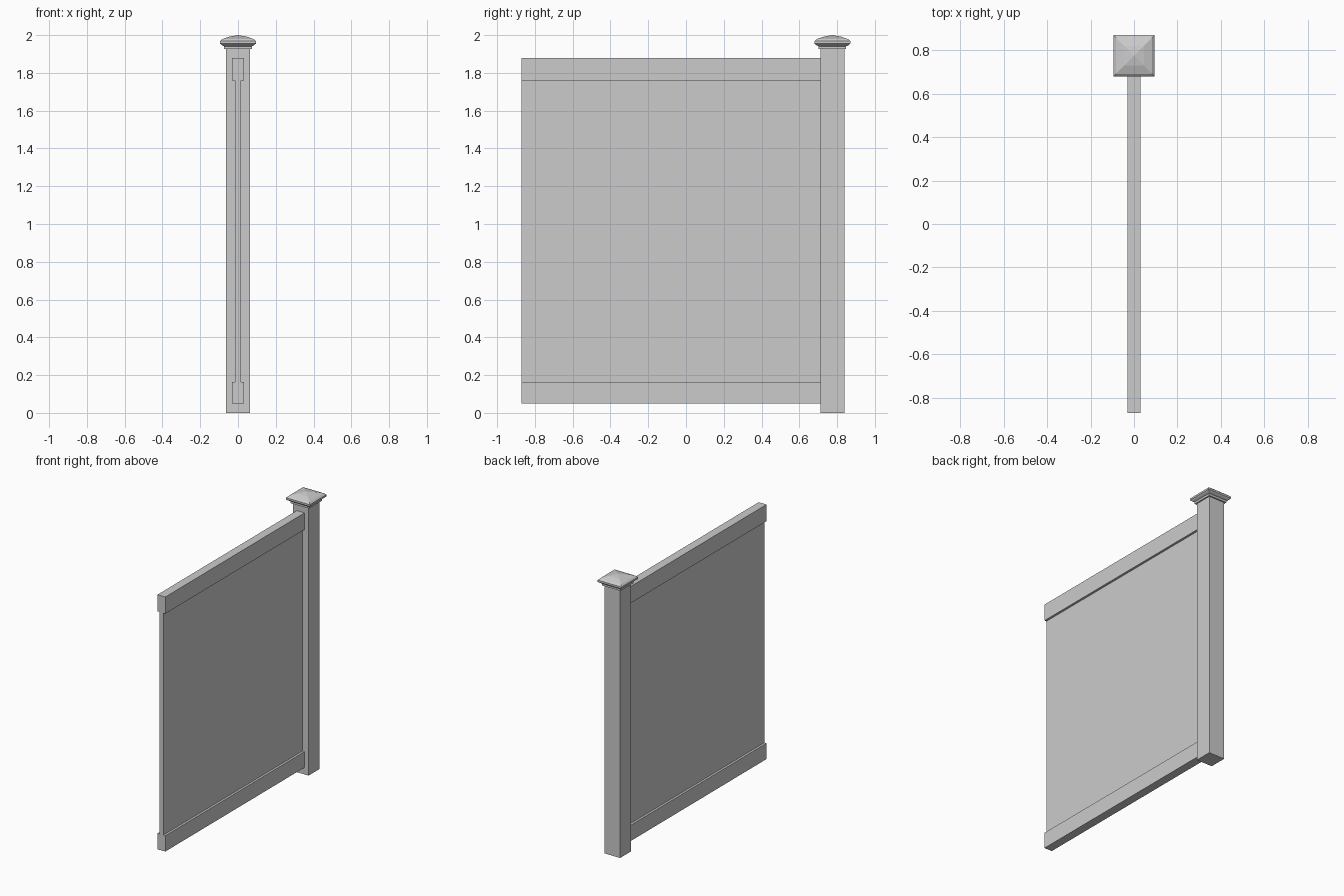
import bpy

if "Cube" in bpy.data.objects:
    bpy.data.objects.remove(bpy.data.objects["Cube"])

POST_Y = 0.775   # post centre; panel runs from the post to y = -0.87
END_Y = -0.87


def mesh_object(name, verts, faces):
    mesh = bpy.data.meshes.new(name)
    mesh.from_pydata(verts, [], faces)
    mesh.update()
    obj = bpy.data.objects.new(name, mesh)
    bpy.context.collection.objects.link(obj)
    return obj


def square_loft(name, profile, cy):
    """Stack square rings given as (half width, z) and close both ends."""
    verts, faces = [], []
    for h, z in profile:
        verts += [(sx * h, cy + sy * h, z)
                  for sx, sy in ((-1, -1), (1, -1), (1, 1), (-1, 1))]
    for r in range(len(profile) - 1):
        for i in range(4):
            a, b = r * 4 + i, r * 4 + (i + 1) % 4
            faces.append((a, b, b + 4, a + 4))
    faces.append((3, 2, 1, 0))
    # pyramid apex closes the top when the last ring is not flat
    n = len(verts)
    faces.append((n - 4, n - 3, n - 2, n - 1))
    return mesh_object(name, verts, faces)


def box(name, half_x, y0, y1, z0, z1):
    verts = [(x, y, z) for z in (z0, z1)
             for x, y in ((-half_x, y0), (half_x, y0), (half_x, y1), (-half_x, y1))]
    faces = [(3, 2, 1, 0), (4, 5, 6, 7)]
    faces += [(i, (i + 1) % 4, (i + 1) % 4 + 4, i + 4) for i in range(4)]
    return mesh_object(name, verts, faces)


# square post
square_loft("post", [(0.063, 0.0), (0.063, 1.93)], POST_Y)

# moulded cap with a shallow pyramid top
square_loft("post_cap", [
    (0.073, 1.926), (0.073, 1.941), (0.084, 1.946), (0.095, 1.955),
    (0.095, 1.968), (0.083, 1.979), (0.045, 1.992), (0.001, 2.0),
], POST_Y)

# rails and infill panel, butted into the post
rail_end = POST_Y - 0.06
box("top_rail", 0.031, END_Y, rail_end, 1.76, 1.88)
box("bottom_rail", 0.031, END_Y, rail_end, 0.05, 0.164)
box("panel", 0.015, END_Y, rail_end, 0.16, 1.765)
